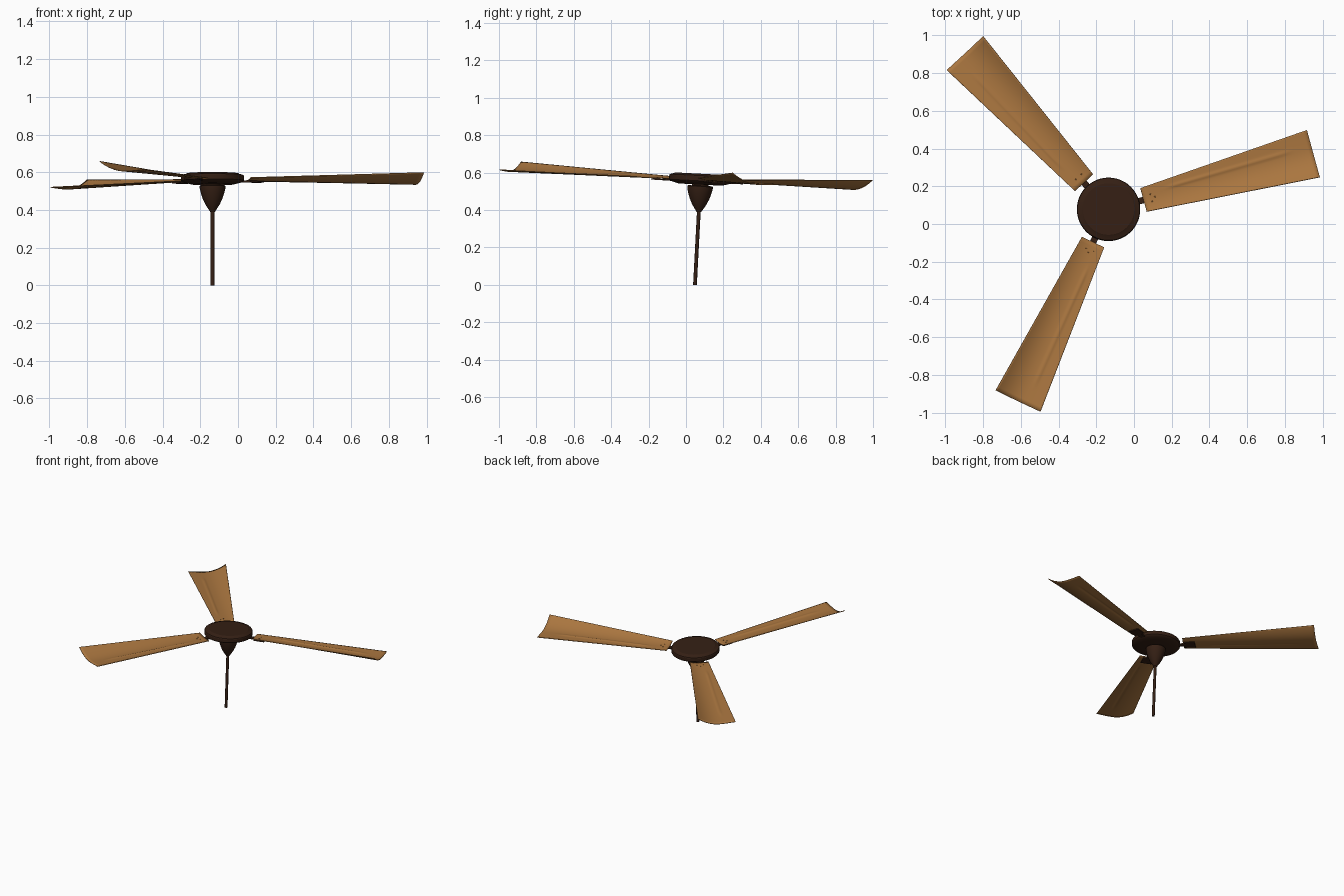
import bpy, bmesh, math
from mathutils import Matrix

if "Cube" in bpy.data.objects:
    bpy.data.objects.remove(bpy.data.objects["Cube"])

# The whole fan leans 3 degrees towards +y about the foot of its rod
LEAN = Matrix.Translation((-0.135, 0.048, 0)) @ Matrix.Rotation(math.radians(-3), 4, 'X')
BLADE_ANGLES = (15.2, 132.6, 244.8)


def material(name, rgb):
    m = bpy.data.materials.new(name)
    m.diffuse_color = (*rgb, 1)
    m.use_nodes = True
    m.node_tree.nodes["Principled BSDF"].inputs["Base Color"].default_value = m.diffuse_color
    return m


METAL = material("dark_bronze", (0.035, 0.014, 0.007))
WOOD = material("wood", (0.40, 0.18, 0.05))


def finish(bm, name, mat, turn=0, angle=30):
    bmesh.ops.recalc_face_normals(bm, faces=bm.faces)
    bm.transform(LEAN @ Matrix.Rotation(math.radians(turn), 4, 'Z'))
    me = bpy.data.meshes.new(name)
    bm.to_mesh(me)
    bm.free()
    me.materials.append(mat)
    ob = bpy.data.objects.new(name, me)
    bpy.context.collection.objects.link(ob)
    bpy.ops.object.select_all(action='DESELECT')
    ob.select_set(True)
    bpy.context.view_layer.objects.active = ob
    bpy.ops.object.shade_smooth_by_angle(angle=math.radians(angle))
    return ob


def lathe(name, profile, steps=48):
    bm = bmesh.new()
    vs = [bm.verts.new((r, 0, z)) for r, z in profile]
    es = [bm.edges.new(p) for p in zip(vs, vs[1:])]
    bmesh.ops.spin(bm, geom=vs + es, axis=(0, 0, 1), cent=(0, 0, 0),
                   angle=2 * math.pi, steps=steps)
    bmesh.ops.remove_doubles(bm, verts=bm.verts, dist=1e-5)
    finish(bm, name, METAL)


def box(bm, x0, x1, w, z0, z1):
    bmesh.ops.create_cube(bm, size=1, matrix=Matrix.Translation(
        ((x0 + x1) / 2, 0, (z0 + z1) / 2)) @ Matrix.Diagonal((x1 - x0, w, z1 - z0, 1)))


# Rod, tapered canopy and motor housing
lathe("down_rod", [(0, 0), (0.010, 0), (0.010, 0.42), (0, 0.42)], 20)
lathe("canopy", [(0, 0.39), (0.012, 0.39), (0.022, 0.405), (0.038, 0.43), (0.052, 0.46),
                 (0.062, 0.49), (0.068, 0.515), (0.069, 0.527), (0.065, 0.531), (0, 0.531)])
lathe("motor_neck", [(0, 0.525), (0.045, 0.525), (0.045, 0.545), (0, 0.545)])
lathe("motor_housing", [(0, 0.537), (0.115, 0.537), (0.15, 0.546), (0.165, 0.553),
                        (0.168, 0.557), (0.168, 0.580), (0.165, 0.585), (0.142, 0.592),
                        (0.137, 0.595), (0, 0.595)])


def blade_height(s, v, x, y):
    # flat leading half, trailing edge curling up more towards the tip
    curl = max(0, (0.25 - v) / 1.25) ** 2.2 * (0.012 + 0.036 * s)
    dip = -0.007 * math.sin(math.pi * (v + 1) / 2) * s
    ends = max(0, min(1, (x - 0.32) / 0.06, (1.02 - x) / 0.06))
    rib = 0.004 * ends * math.exp(-((y - 0.030 - 0.015 * s) / 0.009) ** 2)
    return 0.560 + curl + dip + rib


def blade(i, turn):
    bm = bmesh.new()
    nu, nv = 40, 32
    rows = []
    for a in range(nu + 1):
        s = a / nu
        x, half = 0.192 + 0.934 * s, 0.065 + 0.066 * s
        row = []
        for b in range(nv + 1):
            v = 2 * b / nv - 1
            row.append(bm.verts.new((x, v * half, blade_height(s, v, x, v * half))))
        rows.append(row)
    for r0, r1 in zip(rows, rows[1:]):
        for b in range(nv):
            bm.faces.new((r0[b], r1[b], r1[b + 1], r0[b + 1]))
    ob = finish(bm, f"blade_{i}", WOOD, turn)
    sol = ob.modifiers.new("thickness", 'SOLIDIFY')
    sol.thickness = 0.004
    sol.offset = 0

    # Bracket under the blade root, with screws on top
    bm = bmesh.new()
    box(bm, 0.13, 0.215, 0.034, 0.549, 0.558)
    box(bm, 0.20, 0.275, 0.075, 0.550, 0.557)
    finish(bm, f"blade_bracket_{i}", METAL, turn)
    bm = bmesh.new()
    for x, y in ((0.235, 0.02), (0.235, -0.02), (0.255, 0)):
        z = blade_height(0.05, y / 0.068, x, y)
        bmesh.ops.create_cone(bm, cap_ends=True, segments=12, radius1=0.004, radius2=0.003,
                              depth=0.003, matrix=Matrix.Translation((x, y, z + 0.003)))
    finish(bm, f"blade_screws_{i}", WOOD, turn)


for i, turn in enumerate(BLADE_ANGLES, 1):
    blade(i, turn)
